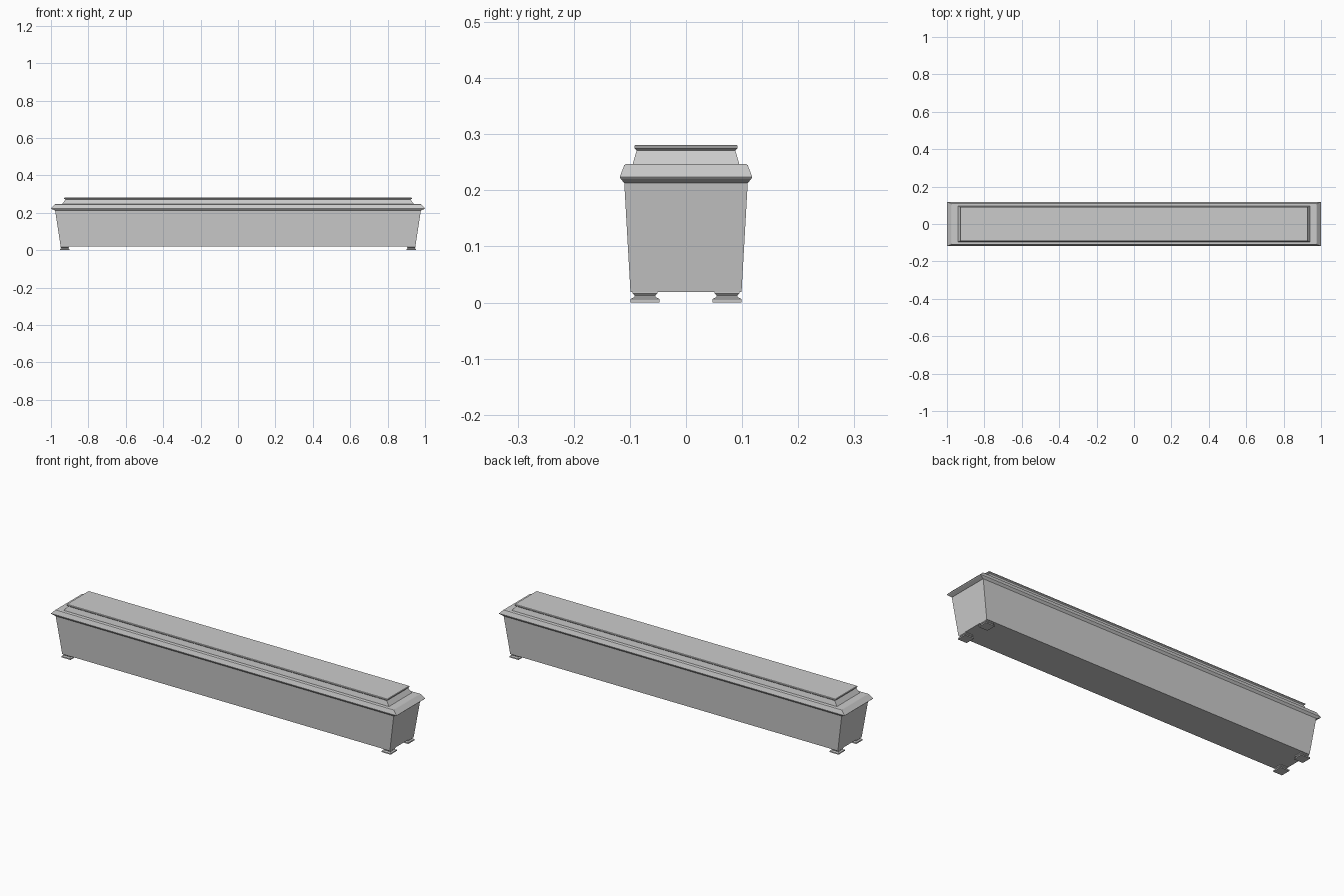
import bpy, bmesh

if "Cube" in bpy.data.objects:
    bpy.data.objects.remove(bpy.data.objects["Cube"])


def loft(name, rings, cx=0, cy=0):
    """Closed solid from stacked rectangles given as (half_x, half_y, z)."""
    bm = bmesh.new()
    loops = []
    for hx, hy, z in rings:
        loops.append([bm.verts.new((cx + sx * hx, cy + sy * hy, z))
                      for sx, sy in ((-1, -1), (1, -1), (1, 1), (-1, 1))])
    for a, b in zip(loops, loops[1:]):
        for i in range(4):
            j = (i + 1) % 4
            bm.faces.new((a[i], a[j], b[j], b[i]))
    bm.faces.new(loops[0][::-1])
    bm.faces.new(loops[-1])
    mesh = bpy.data.meshes.new(name)
    bm.to_mesh(mesh)
    bm.free()
    obj = bpy.data.objects.new(name, mesh)
    bpy.context.collection.objects.link(obj)
    return obj


# Tapered chest body
loft("chest_body", [(0.948, 0.099, 0.019), (0.978, 0.110, 0.213)])

# Overhanging lid moulding
loft("lid_rim", [(0.980, 0.110, 0.213), (0.998, 0.117, 0.221), (1.0, 0.118, 0.224),
                 (0.979, 0.110, 0.245), (0.976, 0.107, 0.247)])

# Raised lid panel with a small lip
loft("lid_panel", [(0.940, 0.095, 0.247), (0.922, 0.088, 0.271), (0.929, 0.092, 0.275),
                   (0.929, 0.092, 0.279), (0.927, 0.090, 0.281)])

# Four waisted feet
foot = [(0.026, 0.026, 0.0), (0.026, 0.026, 0.006), (0.019, 0.019, 0.010),
        (0.019, 0.019, 0.013), (0.022, 0.022, 0.016), (0.022, 0.022, 0.019)]
for x_name, sx in (("left", -1), ("right", 1)):
    for y_name, sy in (("front", -1), ("back", 1)):
        loft(f"{y_name}_{x_name}_foot", foot, sx * 0.926, sy * 0.073)
